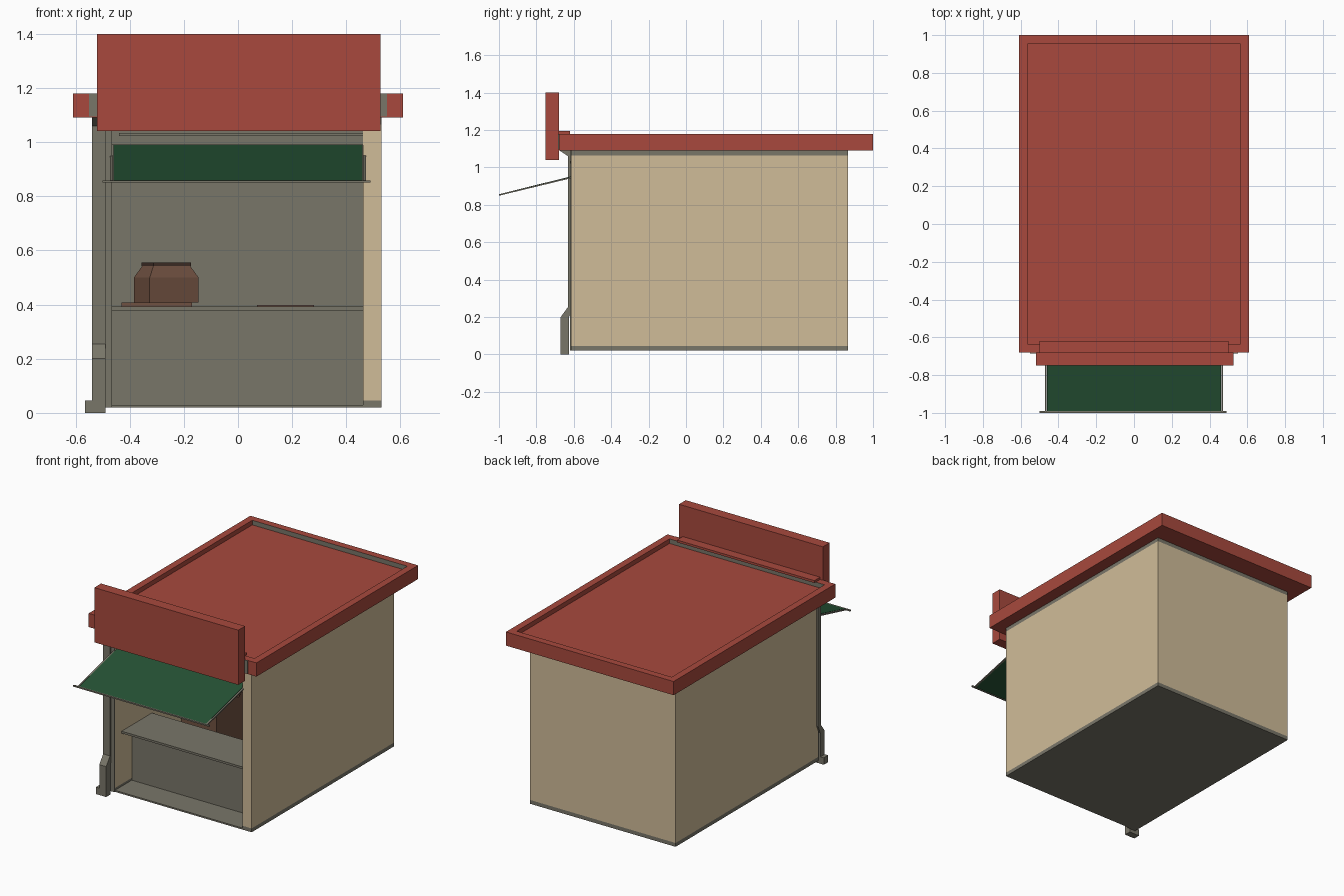
import bpy, bmesh, math

if "Cube" in bpy.data.objects:
    bpy.data.objects.remove(bpy.data.objects["Cube"])


def material(name, rgb):
    m = bpy.data.materials.new(name)
    lin = [((c / 255 + 0.055) / 1.055) ** 2.4 for c in rgb]
    m.diffuse_color = (*lin, 1)
    m.use_nodes = True
    m.node_tree.nodes["Principled BSDF"].inputs["Base Color"].default_value = m.diffuse_color
    return m


TAN = material("tan_plaster", (208, 188, 153))
GREY = material("warm_grey", (121, 118, 105))
RED = material("brick_red", (168, 73, 61))
GREEN = material("awning_green", (37, 82, 52))
BROWN = material("wood_brown", (112, 81, 65))
DARK = material("dark_brown", (66, 48, 40))


def finish(name, bm, *mats):
    bmesh.ops.recalc_face_normals(bm, faces=bm.faces)
    me = bpy.data.meshes.new(name)
    bm.to_mesh(me)
    bm.free()
    for m in mats:
        me.materials.append(m)
    ob = bpy.data.objects.new(name, me)
    bpy.context.collection.objects.link(ob)
    return ob


def box_mesh(x, y, z):
    bm = bmesh.new()
    bmesh.ops.create_cube(bm, size=1)
    for v in bm.verts:
        v.co = [a + (b - a) * (c + 0.5) for (a, b), c in zip((x, y, z), v.co)]
    return bm


def box(name, x, y, z, mat):
    return finish(name, box_mesh(x, y, z), mat)


def prism(name, profile, x, mat):
    """Extrude a (y, z) outline between two x positions."""
    bm = bmesh.new()
    f = bm.faces.new([bm.verts.new((x[0], a, b)) for a, b in profile])
    ext = bmesh.ops.extrude_face_region(bm, geom=[f])["geom"]
    for v in ext:
        if isinstance(v, bmesh.types.BMVert):
            v.co.x = x[1]
    return finish(name, bm, mat)


# Walls, each with a grey skirting and a grey strip under the roof
FRONT, BACK = -0.615, 0.865
walls = {
    "left_wall": ((-0.53, -0.465), (FRONT, BACK)),
    "right_wall": ((0.462, 0.53), (FRONT, BACK)),
    "back_wall": ((-0.465, 0.462), (0.80, BACK)),
}
for name, (x, y) in walls.items():
    box(name + "_skirting", x, y, (0.02, 0.045), GREY)
    box(name, x, y, (0.045, 1.065), TAN)
    box(name + "_top_strip", x, y, (1.065, 1.09), GREY)
box("floor", (-0.465, 0.462), (FRONT, 0.80), (0.02, 0.03), GREY)
box("inner_back_panel", (-0.465, 0.462), (0.792, 0.80), (0.03, 1.09), GREY)
box("left_column_facing", (-0.53, -0.465), (-0.621, FRONT), (0.02, 1.09), GREY)
box("shop_header", (-0.465, 0.462), (-0.61, -0.585), (0.99, 1.09), GREY)
box("header_trim", (-0.44, 0.462), (-0.618, -0.61), (1.022, 1.034), GREY)

# Flat roof with a raised rim, grey on the inner side of the rim
bm = box_mesh((-0.61, 0.61), (-0.68, 1.0), (1.09, 1.18))
bm.normal_update()
top = max(bm.faces, key=lambda f: f.normal.z)
bmesh.ops.inset_region(bm, faces=[top], thickness=0.065)
res = bmesh.ops.extrude_face_region(bm, geom=[top])
for g in res["geom"]:
    if isinstance(g, bmesh.types.BMVert):
        g.co.z -= 0.03
bmesh.ops.delete(bm, geom=[f for f in [top] if f.is_valid], context="FACES")
bm.normal_update()
for f in bm.faces:
    c = f.calc_center_median()
    if abs(f.normal.z) < 0.1 and abs(c.x) < 0.56 and -0.64 < c.y < 0.96:
        f.material_index = 1
finish("flat_roof", bm, RED, GREY)

# Sign board and its mount
box("sign_board", (-0.52, 0.527), (-0.75, -0.68), (1.04, 1.40), RED)
box("sign_mount", (-0.55, 0.55), (-0.685, -0.67), (1.095, 1.179), GREY)
box("sign_mount_lip", (-0.50, 0.50), (-0.68, -0.62), (1.18, 1.195), RED)

# Awning: sloping cloth running into the opening, side bars, front rod
prism("awning_cloth", [(-0.995, 0.853), (-0.45, 0.988), (-0.45, 0.993), (-0.995, 0.858)],
      (-0.46, 0.46), GREEN)
for side, x in (("left", -0.467), ("right", 0.467)):
    prism(side + "_awning_bar", [(-0.995, 0.85), (-0.615, 0.942), (-0.615, 0.95), (-0.995, 0.858)],
          (x - 0.005, x + 0.005), GREY)
box("awning_front_rod", (-0.50, 0.49), (-1.0, -0.991), (0.85, 0.859), GREY)

# Drain pipe: bent out under the roof and near the ground
prism("drain_pipe", [(-0.67, 0.01), (-0.67, 0.2), (-0.63, 0.255), (-0.63, 1.06), (-0.675, 1.09),
                     (-0.615, 1.09), (-0.60, 1.06), (-0.60, 0.255), (-0.625, 0.2), (-0.625, 0.01)],
      (-0.54, -0.49), GREY)
box("drain_pipe_foot", (-0.565, -0.49), (-0.67, -0.625), (0.0, 0.045), GREY)

# Serving counter
box("counter_top", (-0.465, 0.462), (-0.545, -0.23), (0.378, 0.392), GREY)
box("counter_body", (-0.465, 0.462), (-0.44, -0.25), (0.03, 0.378), GREY)

# Brown cabinets behind the counter
box("left_cabinet", (-0.43, -0.17), (0.02, 0.60), (0.03, 0.408), BROWN)
box("right_cabinet", (0.07, 0.28), (0.10, 0.50), (0.03, 0.398), BROWN)

# Till on the left cabinet, turned a little, with a tapered upper half
till = bmesh.new()
bmesh.ops.create_cube(till, size=1)
for v in till.verts:
    v.co = (v.co.x * 0.196, v.co.y * 0.15, (v.co.z + 0.5) * 0.092)
till.normal_update()
lid = max(till.faces, key=lambda f: f.normal.z)
new = bmesh.ops.extrude_face_region(till, geom=[lid])["geom"]
for v in new:
    if isinstance(v, bmesh.types.BMVert):
        v.co = (v.co.x * 0.75, v.co.y * 0.7, 0.135)
bmesh.ops.delete(till, geom=[f for f in [lid] if f.is_valid], context="FACES")
cap = box_mesh((-0.075, 0.075), (-0.055, 0.055), (0.135, 0.147))
for ob in (finish("till_body", till, BROWN), finish("till_cap", cap, DARK)):
    ob.location = (-0.265, 0.25, 0.408)
    ob.rotation_euler.z = math.radians(23)
